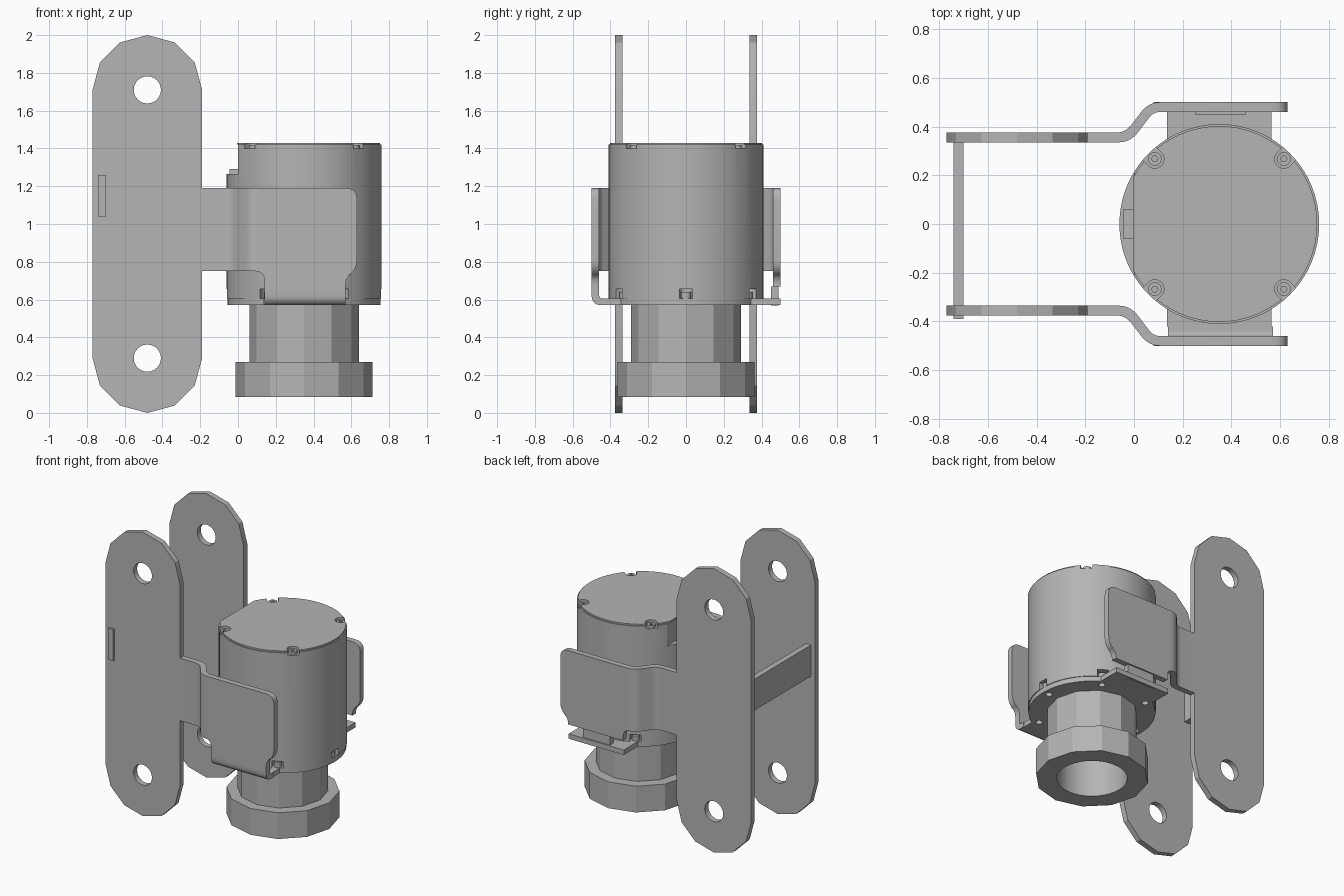
import bpy, bmesh, math
from mathutils import Vector

if "Cube" in bpy.data.objects:
    bpy.data.objects.remove(bpy.data.objects["Cube"])

steel = bpy.data.materials.new("grey_metal")
steel.use_nodes = True
GREY = (0.46, 0.46, 0.46, 1)
steel.diffuse_color = GREY
steel.node_tree.nodes["Principled BSDF"].inputs["Base Color"].default_value = GREY

CX = 0.35  # axis of the drum


def rounded(points):
    """Outline from (a, b) or (a, b, radius) corners."""
    out = []
    n = len(points)
    for i, p in enumerate(points):
        v = Vector(p[:2])
        if len(p) == 2:
            out.append(v)
            continue
        a = (Vector(points[i - 1][:2]) - v).normalized() * p[2]
        b = (Vector(points[(i + 1) % n][:2]) - v).normalized() * p[2]
        for k in range(7):
            t = k / 6
            out.append(v + a * (1 - t) ** 2 + b * t ** 2)
    return out


def circle(a, b, r, n, start=0, sweep=2 * math.pi):
    return [Vector((a + r * math.cos(start + sweep * k / n),
                    b + r * math.sin(start + sweep * k / n))) for k in range(n)]


def prism(name, outline, lo, hi, axis="z", smooth=True):
    """Extrude a 2D outline along an axis."""
    place = {"x": lambda a, b, c: (c, a, b),
             "y": lambda a, b, c: (a, c, b),
             "z": lambda a, b, c: (a, b, c)}[axis]
    bm = bmesh.new()
    face = bm.faces.new([bm.verts.new(place(p[0], p[1], lo)) for p in outline])
    ext = bmesh.ops.extrude_face_region(bm, geom=[face])
    moved = [g for g in ext["geom"] if isinstance(g, bmesh.types.BMVert)]
    bmesh.ops.translate(bm, verts=moved, vec=Vector(place(0, 0, hi - lo)))
    bmesh.ops.recalc_face_normals(bm, faces=bm.faces)
    me = bpy.data.meshes.new(name)
    bm.to_mesh(me)
    bm.free()
    ob = bpy.data.objects.new(name, me)
    bpy.context.collection.objects.link(ob)
    me.materials.append(steel)
    if smooth:
        shade(ob)
    return ob


def box(name, x0, x1, y0, y1, z0, z1):
    return prism(name, [(x0, y0), (x1, y0), (x1, y1), (x0, y1)], z0, z1, smooth=False)


def select(ob):
    bpy.ops.object.select_all(action="DESELECT")
    ob.select_set(True)
    bpy.context.view_layer.objects.active = ob


def shade(ob):
    select(ob)
    bpy.ops.object.shade_smooth_by_angle(angle=math.radians(25))


def cut(ob, cutters):
    for c in cutters:
        select(ob)
        m = ob.modifiers.new("cut", "BOOLEAN")
        m.object = c
        m.operation = "DIFFERENCE"
        m.solver = "EXACT"
        bpy.ops.object.modifier_apply(modifier=m.name)
        bpy.data.objects.remove(c)
    shade(ob)


# Side plates with twelve-sided rounded ends and bolt holes, plus cranked arms
R = 0.29
plate = (circle(-0.48, 2 - R, R, 6, 0, math.pi) + [Vector((-0.48 - R, 2 - R))]
         + circle(-0.48, R, R, 6, math.pi, math.pi) + [Vector((-0.48 + R, R))])
crank = rounded([(-0.19, 0.375), (-0.035, 0.375, 0.04), (0.06, 0.5, 0.05), (0.14, 0.5),
                 (0.14, 0.46), (0.08, 0.46, 0.03), (-0.015, 0.335, 0.05), (-0.19, 0.335)])
for side, s in (("front", -1), ("back", 1)):
    y0, y1 = sorted((s * 0.335, s * 0.375))
    p = prism(side + "_side_plate", plate, y0, y1, "y")
    cut(p, [prism("hole", circle(-0.48, z, 0.072, 24), -1, 1, "y") for z in (R, 2 - R)])
    prism(side + "_cranked_arm", [(x, s * y) for x, y in crank], 0.75, 1.19)
    # Flat cheek next to the drum, with its tab running down to the flange
    low = 0.64 if s < 0 else 0.67
    cheek = rounded([(0.14, 1.19), (0.63, 1.19, 0.06), (0.63, 0.75, 0.06),
                     (0.57, 0.72, 0.04), (0.57, low), (0.14, low)])
    y0, y1 = sorted((s * 0.46, s * 0.5))
    prism(side + "_cheek", cheek, y0, y1, "y")
    prism(side + "_cheek_fillet",
          rounded([(0.14, 0.75), (0.14, 0.69), (0.14, 0.75, 0.05), (0.08, 0.75)]),
          y0, y1, "y")

# Bent foot of the front cheek and tongue of the back cheek
prism("front_bend", rounded([(-0.5, 0.64), (-0.5, 0.57, 0.055), (-0.42, 0.57),
                             (-0.42, 0.605), (-0.46, 0.605, 0.02), (-0.46, 0.64)]),
      0.14, 0.57, "x")
box("back_tongue", 0.25, 0.46, 0.45, 0.49, 0.568, 0.67)

# Spacer strap joining the side plates
box("spacer_strap", -0.74, -0.7, -0.39, 0.34, 1.04, 1.26)

# Flange: a disc with two straight lugs, drilled near the rim
half = math.asin(0.215 / 0.405)
flange = []
for s in (1, -1):
    mid = 0 if s > 0 else math.pi
    span = math.pi / 2 - half
    flange += circle(CX, 0, 0.405, 24, mid - span, 2 * span)
    flange.append(Vector((CX + s * 0.215, s * math.sqrt(0.405 ** 2 - 0.215 ** 2))))
    end = 0.5 if s > 0 else 0.42
    flange += [Vector((CX + s * 0.215, s * end)), Vector((CX - s * 0.215, s * end))]
disc = prism("flange", flange, 0.57, 0.605)
angles = [math.radians(60 * k) for k in range(6)]
cut(disc, [prism("drill", circle(CX + 0.36 * math.cos(a), 0.36 * math.sin(a), 0.022, 16),
                 0.5, 0.6) for a in angles])

# Drum with a flat near the top, corner notches and base notches
drum = prism("drum", circle(CX, 0, 0.41, 64), 0.605, 1.42)
cutters = [box("flat", -0.3, 0.0, -0.5, 0.5, 1.265, 1.6)]
corners = [(CX + sx * 0.265, sy * 0.267) for sx in (1, -1) for sy in (1, -1)]


def slot(x, y, r, z0, z1):
    """Round-nosed slot open away from the drum axis."""
    a = math.atan2(y, x - CX)
    nose = circle(x, y, r, 12, a + math.pi / 2, math.pi)
    out = Vector((math.cos(a), math.sin(a))) * 0.15
    side = Vector((math.sin(a), -math.cos(a))) * r
    c = Vector((x, y))
    return prism("slot", nose + [c + side, c + side + out, c - side + out], z0, z1)


cutters += [slot(x, y, 0.038, 1.4, 1.6) for x, y in corners]
cutters += [slot(CX + 0.375 * math.cos(a), 0.375 * math.sin(a), 0.035, 0.5, 0.655)
            for a in angles]
cut(drum, cutters)

# Lid, slightly narrower than the drum
lid = prism("lid", circle(CX, 0, 0.402, 64), 1.42, 1.43)
cut(lid, [box("flat", -0.3, -0.005, -0.5, 0.5, 1.3, 1.6)]
    + [slot(x, y, 0.038, 1.3, 1.6) for x, y in corners])
box("side_catch", -0.045, 0.002, -0.06, 0.06, 1.265, 1.29)

# Screws in the notches
for i, (x, y) in enumerate(corners):
    head = prism("lid_screw_%d" % i, circle(x, y, 0.028, 20), 1.395, 1.418)
    cut(head, [prism("socket", circle(x, y, 0.013, 6), 1.408, 1.5)])
for i, a in enumerate(angles):
    prism("base_screw_%d" % i,
          circle(CX + 0.375 * math.cos(a), 0.375 * math.sin(a), 0.026, 16), 0.605, 0.64)

# Faceted neck and collar with a round bore
bore = lambda: prism("bore", circle(CX, 0, 0.225, 48), 0, 0.5)
neck = prism("neck", circle(CX, 0, 0.29, 12), 0.27, 0.57)
cut(neck, [bore()])
collar = prism("collar", circle(CX, 0, 0.362, 12), 0.085, 0.27)
cut(collar, [bore()])
